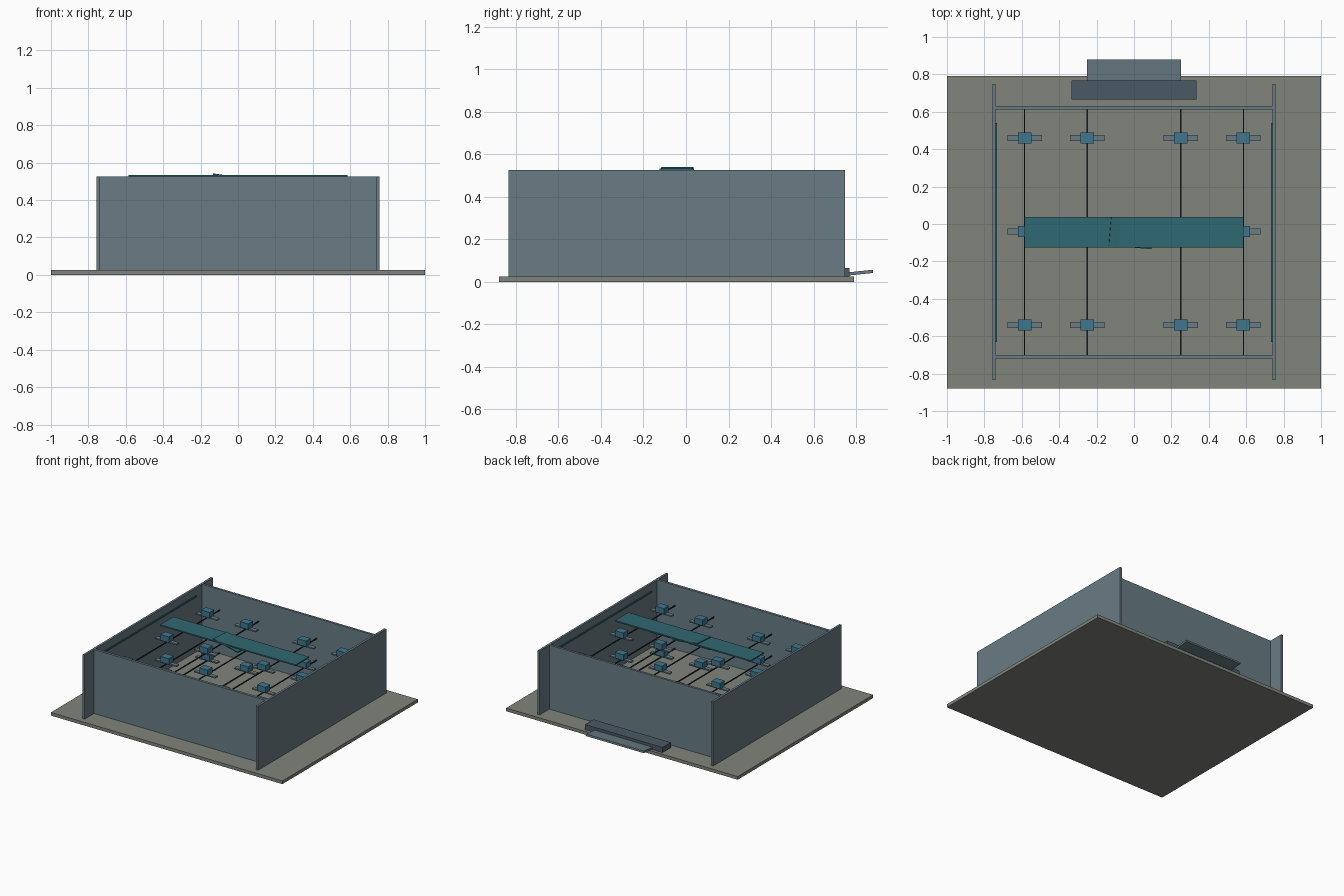
import bpy
from math import radians

if "Cube" in bpy.data.objects:
    bpy.data.objects.remove(bpy.data.objects["Cube"])


def material(name, rgb):
    m = bpy.data.materials.new(name)
    m.diffuse_color = (*rgb, 1)
    m.use_nodes = True
    m.node_tree.nodes["Principled BSDF"].inputs["Base Color"].default_value = m.diffuse_color
    return m


FLOOR = material("concrete", (0.22, 0.23, 0.20))
WALL = material("wall_panel", (0.14, 0.20, 0.23))
DARK = material("dark_steel", (0.07, 0.10, 0.13))
TEAL = material("teal_panel", (0.03, 0.14, 0.17))
BLUE = material("blue_crate", (0.05, 0.18, 0.27))
BLACK = material("black_rail", (0.02, 0.025, 0.025))


def box(name, x, y, z, mat, rot=(0, 0, 0)):
    """Box from (min, max) ranges, turned about its centre."""
    bpy.ops.mesh.primitive_cube_add(
        size=1, location=[(a + b) / 2 for a, b in (x, y, z)],
        rotation=[radians(r) for r in rot])
    o = bpy.context.object
    o.name = name
    o.scale = [b - a for a, b in (x, y, z)]
    bpy.ops.object.transform_apply(location=False, rotation=False, scale=True)
    o.data.materials.append(mat)
    return o


# Floor slab
box("floor_slab", (-1, 1), (-0.88, 0.79), (0, 0.025), FLOOR)

# Walls: long side walls run past the end walls
for side, s in (("left", -1), ("right", 1)):
    x = sorted((s * 0.74, s * 0.757))
    box(side + "_wall", x, (-0.835, 0.748), (0.025, 0.525), WALL)
    x = sorted((s * 0.733, s * 0.741))
    box(side + "_wall_strip", x, (-0.63, 0.54), (0.455, 0.467), TEAL)
box("front_wall", (-0.745, 0.745), (-0.72, -0.70), (0.025, 0.525), WALL)
box("back_wall", (-0.745, 0.745), (0.612, 0.63), (0.025, 0.525), WALL)

# Overhead walkway with one loose plate
box("overhead_walkway", (-0.585, 0.585), (-0.125, 0.038), (0.523, 0.533), TEAL)
box("loose_plate", (-0.13, 0.10), (-0.125, 0.025), (0.515, 0.523), TEAL, (0, 9, -5))

# Storage racks: three levels of rails, shelf plates and crates
for x in (-0.585, -0.25, 0.25, 0.585):
    for z in (0.035, 0.20, 0.37):
        box("rack_rail", (x - 0.003, x + 0.003), (-0.70, 0.612),
            (z - 0.008, z), BLACK)
        for y in (-0.54, -0.04, 0.46):
            box("shelf_plate", (x - 0.092, x + 0.092), (y - 0.016, y + 0.016),
                (z, z + 0.01), WALL)
            box("crate", (x - 0.036, x + 0.036), (y - 0.029, y + 0.029),
                (z + 0.01, z + 0.055), BLUE)

# Loading step and ramp at the back
box("loading_step", (-0.335, 0.335), (0.665, 0.768), (0.025, 0.066), DARK)
box("loading_ramp", (-0.25, 0.25), (0.71, 0.88), (0.033, 0.048), WALL, (6, 0, 0))
